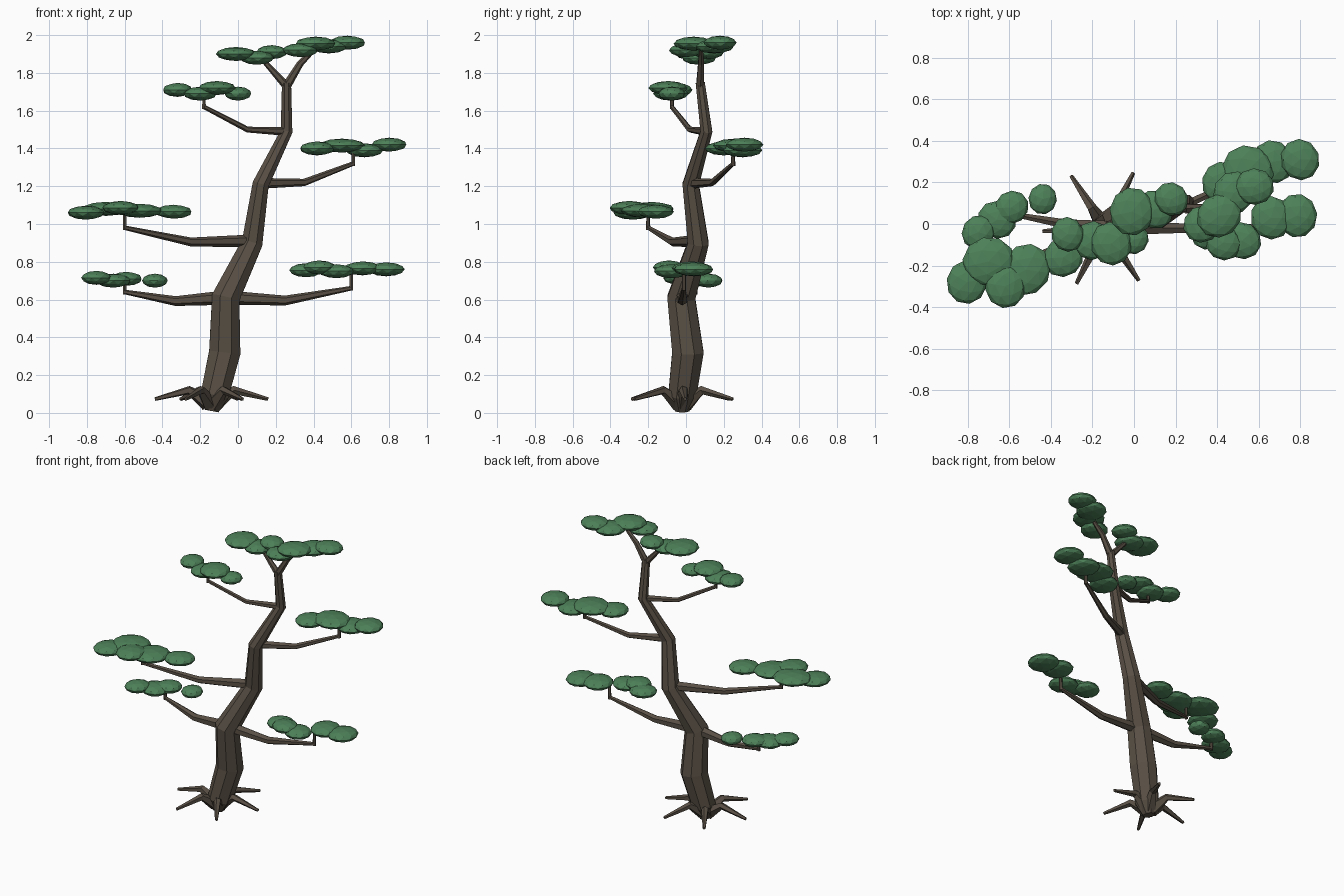
import bpy, bmesh, math, random
from mathutils import Vector, Matrix

random.seed(4)


def material(name, color):
    m = bpy.data.materials.new(name)
    m.diffuse_color = (*color, 1)
    return m


BARK = material("bark", (0.10, 0.08, 0.06))
LEAF = material("leaf", (0.075, 0.22, 0.10))


def finish(name, bm, mat):
    bmesh.ops.recalc_face_normals(bm, faces=bm.faces)
    me = bpy.data.meshes.new(name)
    bm.to_mesh(me)
    bm.free()
    me.materials.append(mat)
    ob = bpy.data.objects.new(name, me)
    bpy.context.collection.objects.link(ob)
    return ob


def tube(name, path, sides):
    """Flat-faced tapering tube along (x, y, z, radius) points."""
    pts = [Vector(p[:3]) for p in path]
    bm = bmesh.new()
    rings = []
    old = quat = None
    for i, p in enumerate(pts):
        a, b = pts[max(i - 1, 0)], pts[min(i + 1, len(pts) - 1)]
        t = ((p - a).normalized() + (b - p).normalized()).normalized()
        quat = t.to_track_quat('Z', 'Y') if old is None else old.rotation_difference(t) @ quat
        old = t
        ring = []
        for k in range(sides):
            ang = 2 * math.pi * (k + 0.5) / sides
            off = Vector((math.cos(ang), math.sin(ang), 0)) * path[i][3]
            ring.append(bm.verts.new(p + quat @ off))
        rings.append(ring)
    for r, s in zip(rings, rings[1:]):
        for k in range(sides):
            j = (k + 1) % sides
            bm.faces.new((r[k], r[j], s[j], s[k]))
    bm.faces.new(rings[0])
    bm.faces.new(rings[-1])
    return finish(name, bm, BARK)


def pad(name, blobs):
    """Cloud of flattened faceted spheres given as (x, y, z, radius)."""
    bm = bmesh.new()
    for x, y, z, r in blobs:
        m = (Matrix.Translation((x, y, z))
             @ Matrix.Rotation(random.uniform(0, 6.28), 4, 'Z')
             @ Matrix.Diagonal((r * 1.06, r * 0.98, 0.037, 1)))
        bmesh.ops.create_icosphere(bm, subdivisions=2, radius=1, matrix=m)
    return finish(name, bm, LEAF)


# Trunk with its two top forks
tube("trunk", [(-0.14, -0.02, 0.01, 0.04), (-0.125, -0.02, 0.09, 0.08),
               (-0.07, 0.01, 0.32, 0.09), (-0.065, -0.025, 0.61, 0.08),
               (0.075, 0.065, 0.90, 0.06), (0.12, 0.025, 1.21, 0.047),
               (0.257, 0.108, 1.49, 0.034), (0.257, 0.075, 1.75, 0.026)], 8)
tube("left_fork", [(0.257, 0.075, 1.73, 0.022), (0.13, 0.08, 1.87, 0.012)], 6)
tube("right_fork", [(0.257, 0.075, 1.73, 0.024), (0.33, 0.08, 1.85, 0.018),
                    (0.40, 0.08, 1.92, 0.012)], 6)

# Spreading roots
for i in range(6):
    a = math.radians(60 * i + 3)
    tube(f"root_{i + 1}",
         [(-0.14 + math.cos(a) * d, -0.02 + math.sin(a) * d, z, r)
          for d, z, r in ((0.02, 0.05, 0.045), (0.12, 0.12, 0.024), (0.30, 0.073, 0.01))], 5)

# Branches: trunk joint, elbow, tip; each ends in a short upright stub
branches = {
    "low_left": ((-0.07, -0.02, 0.61), (-0.33, 0.0, 0.592), (-0.60, 0.05, 0.64), 1.0),
    "low_right": ((-0.06, -0.02, 0.61), (0.25, -0.02, 0.595), (0.60, -0.01, 0.66), 1.0),
    "mid_left": ((0.07, 0.06, 0.91), (-0.25, -0.07, 0.905), (-0.60, -0.20, 0.98), 0.9),
    "mid_right": ((0.12, 0.03, 1.215), (0.35, 0.14, 1.22), (0.61, 0.25, 1.32), 0.75),
    "high_left": ((0.25, 0.10, 1.49), (0.05, 0.02, 1.50), (-0.18, -0.075, 1.62), 0.6),
}
for name, (a, b, c, s) in branches.items():
    tube(name + "_branch", [(*a, 0.038 * s), (*b, 0.026 * s), (*c, 0.012)], 6)
    x, y, z = c
    tube(name + "_stub", [(x, y, z - 0.012, 0.011), (x, y, z + 0.075, 0.01)], 6)

# Foliage pads
pad("low_left_foliage", [(-0.44, 0.12, 0.70, 0.07), (-0.59, 0.08, 0.71, 0.08),
                         (-0.66, 0.02, 0.70, 0.09), (-0.75, -0.04, 0.715, 0.08)])
pad("low_right_foliage", [(0.36, -0.04, 0.755, 0.085), (0.43, -0.09, 0.77, 0.085),
                          (0.52, -0.08, 0.75, 0.09), (0.66, 0.03, 0.765, 0.10),
                          (0.785, 0.04, 0.76, 0.10)])
pad("mid_left_foliage", [(-0.805, -0.28, 1.06, 0.10), (-0.70, -0.18, 1.08, 0.12),
                         (-0.62, -0.30, 1.085, 0.10), (-0.52, -0.22, 1.07, 0.12),
                         (-0.34, -0.16, 1.065, 0.095)])
pad("mid_right_foliage", [(0.42, 0.20, 1.40, 0.095), (0.55, 0.26, 1.415, 0.12),
                          (0.67, 0.30, 1.39, 0.10), (0.80, 0.31, 1.42, 0.095)])
pad("high_left_foliage", [(-0.32, -0.05, 1.71, 0.08), (-0.20, -0.08, 1.69, 0.09),
                          (-0.11, -0.095, 1.72, 0.10), (0.0, -0.075, 1.69, 0.07)])
pad("top_left_foliage", [(-0.01, 0.06, 1.90, 0.11), (0.10, 0.07, 1.88, 0.09),
                         (0.18, 0.12, 1.91, 0.08)])
pad("top_right_foliage", [(0.33, 0.0, 1.92, 0.09), (0.41, 0.04, 1.955, 0.105),
                          (0.48, 0.15, 1.94, 0.10), (0.58, 0.18, 1.96, 0.09)])
